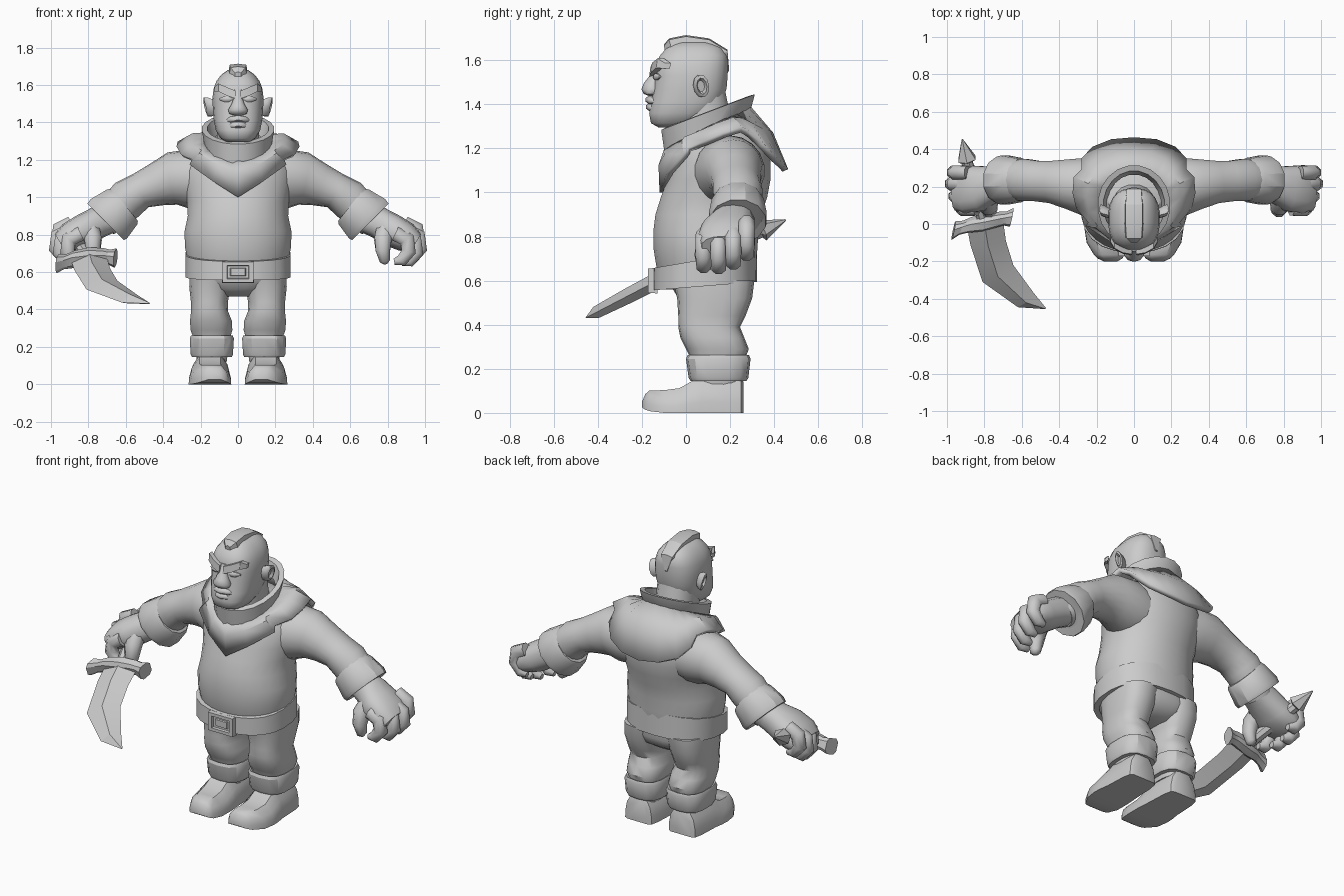
import bpy, bmesh, math
from mathutils import Vector as V

grey = bpy.data.materials.new("plain_grey")
grey.diffuse_color = (0.6, 0.6, 0.6, 1)


def finish(name, bm, angle=40, both=False):
    bmesh.ops.remove_doubles(bm, verts=bm.verts, dist=1e-5)
    if both:  # add the mirrored copy on the other side
        g = bmesh.ops.duplicate(bm, geom=bm.verts[:] + bm.edges[:] + bm.faces[:])["geom"]
        for v in [e for e in g if isinstance(e, bmesh.types.BMVert)]:
            v.co.x *= -1
    bmesh.ops.recalc_face_normals(bm, faces=bm.faces)
    me = bpy.data.meshes.new(name)
    bm.to_mesh(me)
    bm.free()
    me.materials.append(grey)
    ob = bpy.data.objects.new(name, me)
    bpy.context.collection.objects.link(ob)
    bpy.ops.object.select_all(action='DESELECT')
    ob.select_set(True)
    bpy.context.view_layer.objects.active = ob
    if angle:
        bpy.ops.object.shade_smooth_by_angle(angle=math.radians(angle))
    return ob


def skin(bm, rings, caps=True, loop=False):
    vs = [[bm.verts.new(p) for p in r] for r in rings]
    n = len(vs[0])
    pairs = list(zip(vs, vs[1:])) + ([(vs[-1], vs[0])] if loop else [])
    for a, b in pairs:
        for i in range(n):
            bm.faces.new((a[i], a[(i + 1) % n], b[(i + 1) % n], b[i]))
    if caps and not loop:
        bm.faces.new(vs[0][::-1])
        bm.faces.new(vs[-1])


def loft(name, rings, angle=40, both=False, caps=True, loop=False):
    bm = bmesh.new()
    skin(bm, rings, caps, loop)
    return finish(name, bm, angle, both)


def ring(c, u, v, n=20, e=2.0):
    """Superellipse around c spanned by u and v."""
    out = []
    for i in range(n):
        t = 2 * math.pi * (i + 0.5) / n
        a, b = math.cos(t), math.sin(t)
        out.append(V(c) + V(u) * math.copysign(abs(a) ** (2 / e), a)
                   + V(v) * math.copysign(abs(b) ** (2 / e), b))
    return out


def level(z, cx, rx, y0, y1, n=20, e=2.3, slope=0.0):
    """Level ring between y0 and y1, optionally tilted along y."""
    h = (y1 - y0) / 2
    return ring((cx, (y0 + y1) / 2, z), (rx, 0, 0), (0, h, h * slope), n, e)


def tube(path, n=12, e=2.0):
    """Rings across a path of (x, y, z, side radius, up radius)."""
    out = []
    for i, p in enumerate(path):
        d = V(path[min(i + 1, len(path) - 1)][:3]) - V(path[max(i - 1, 0)][:3])
        side = V((0, 1, 0)) if abs(d.normalized().y) < 0.8 else V((1, 0, 0))
        up = d.cross(side).normalized()
        side = up.cross(d).normalized()
        out.append(ring(p[:3], side * p[3], up * p[4], n, e))
    return out


# torso
loft("torso", [level(z, 0, rx, a, b, 28, 2.1) for z, rx, a, b in [
    (.56, .25, -.10, .29), (.66, .272, -.135, .315), (.74, .286, -.148, .325), (.82, .287, -.15, .33),
    (.90, .27, -.14, .345), (.98, .275, -.115, .37), (1.06, .295, -.085, .385), (1.14, .30, -.06, .385),
    (1.21, .265, -.035, .365), (1.27, .19, 0, .33), (1.31, .14, .02, .27)]])

# arms
loft("arms", tube([(.14, .18, 1.08, .16, .14), (.25, .20, 1.10, .16, .16), (.35, .215, 1.10, .135, .142),
                   (.44, .225, 1.065, .115, .115), (.52, .23, 1.035, .11, .098), (.585, .235, .995, .115, .108),
                   (.655, .235, .925, .10, .105), (.72, .225, .86, .08, .08)], 18), both=True)

# sleeve cuffs, flared toward the hand
loft("wrist_cuffs", tube([(.605, .235, .96, .115, .115), (.62, .235, .948, .122, .128),
                          (.69, .235, .885, .135, .148), (.708, .235, .868, .13, .143),
                          (.70, .235, .875, .10, .11)], 12), 30, both=True)

# hands: palm, four drooping fingers and a thumb
bm = bmesh.new()
skin(bm, tube([(.68, .225, .89, .08, .08), (.75, .215, .865, .095, .085), (.83, .19, .82, .125, .088),
               (.90, .185, .785, .132, .08), (.95, .185, .755, .115, .055)], 14, 2.4))
for y, dx, dz in [(.08, -.05, -.015), (.148, -.01, -.02), (.215, .01, 0), (.275, 0, .04)]:
    skin(bm, tube([(.89 + dx, y, .82 + dz, .038, .042), (.953 + dx, y, .79 + dz, .041, .046),
                   (.963 + dx, y, .725 + dz, .039, .042), (.925 + dx, y, .677 + dz, .035, .035),
                   (.885 + dx, y, .67 + dz, .018, .018)], 8))
skin(bm, tube([(.79, .15, .83, .055, .055), (.775, .09, .775, .05, .05), (.775, .075, .715, .04, .042),
               (.785, .08, .66, .032, .03), (.79, .085, .645, .012, .012)], 8))
finish("hands", bm, 50, both=True)

# trousers
loft("hips", [level(z, 0, rx, a, b, 24, 2.6) for z, rx, a, b in [
    (.63, .255, -.08, .30), (.56, .25, -.06, .30), (.51, .20, -.03, .28), (.47, .10, .02, .22)]])
loft("legs", [level(z, cx, rx, a, b, 18, 2.6) for z, cx, rx, a, b in [
    (.60, .14, .12, -.06, .31), (.52, .15, .112, -.04, .30), (.44, .153, .10, -.035, .27),
    (.39, .152, .10, -.035, .245), (.34, .145, .113, -.025, .265), (.29, .142, .113, 0, .285),
    (.25, .14, .10, .02, .27), (.12, .14, .08, .04, .25)]], both=True)
loft("ankle_cuffs", [level(z, cx, rx, a, b, 14, 2.9) for z, cx, rx, a, b in [
    (.25, .14, .09, .03, .26), (.262, .14, .113, .007, .286), (.245, .14, .12, 0, .293),
    (.16, .14, .115, .012, .283), (.145, .14, .108, .02, .275), (.145, .14, .08, .05, .25)]],
     30, both=True)

# boots: flat-soled sections from toe to heel, narrowing upward
section = [(-1, 0), (-.98, .3), (-.86, .65), (-.5, 1), (.5, 1), (.86, .65), (.98, .3), (1, 0)]
loft("boots", [[V((cx + rx * a, y, z0 + (z1 - z0) * b)) for a, b in section]
               for y, cx, rx, z0, z1 in [(-.2, .125, .035, .025, .05), (-.185, .128, .065, .015, .085),
                                         (-.165, .132, .082, .008, .102), (-.10, .145, .108, 0, .103),
                                         (-.03, .15, .114, 0, .112), (.02, .15, .112, 0, .14),
                                         (.07, .148, .106, 0, .165), (.20, .148, .10, 0, .165),
                                         (.25, .148, .09, 0, .155), (.262, .148, .07, 0, .14)]], 40, both=True)

# belt with raised edges and a framed buckle
loft("belt", [level(z, 0, rx, .085 - ry, .085 + ry, 22, 2.4, s) for z, rx, ry, s in [
    (.697, .255, .215, .17), (.697, .284, .236, .17), (.575, .284, .238, .08), (.575, .25, .21, .08)]],
     25, loop=True)


def rect(y, w, h, z=.60):
    return [V((sx * w, y, z + sz * h)) for sx, sz in ((-1, -1), (1, -1), (1, 1), (-1, 1))]


loft("buckle", [rect(-.13, .085, .058), rect(-.172, .082, .055), rect(-.172, .058, .036),
                rect(-.158, .055, .033), rect(-.158, .042, .022), rect(-.166, .038, .019)], 0)

# mantle: half outline from the front point round to the back, mirrored
half = [(0, -.105, 1.0), (.13, -.075, 1.085), (.25, .0, 1.17), (.235, .015, 1.195), (.30, .09, 1.225),
        (.32, .17, 1.26), (.315, .25, 1.285), (.275, .285, 1.265), (.275, .34, 1.215), (.22, .40, 1.15),
        (.12, .44, 1.115), (0, .45, 1.10)]
outer = [V(p) for p in half] + [V((-x, y, z)) for x, y, z in half[-2:0:-1]]
inner, middle = [], []
for p in outer:
    t = math.atan2(p.x / .32, -(p.y - .14) / .27)
    q = V((.165 * math.sin(t), .1 - .185 * math.cos(t), 0))
    q.z = 1.285 + .5 * (q.y - .1)
    inner.append(q)
    middle.append((p + q) / 2 + V((.006 * math.sin(t), -.015 * math.cos(t), .025)))
mantle = loft("mantle", [inner, middle, outer], 35, caps=False)
mod = mantle.modifiers.new("thickness", 'SOLIDIFY')
mod.thickness = .03
mod.offset = 0

# standing collar, tilted up to the back and taller in front
loft("collar", [level(z, 0, rx, .1 - ry, .1 + ry, 20, 2, s) for z, rx, ry, s in [
    (1.27, .165, .185, .53), (1.285, .18, .20, .53), (1.365, .195, .215, .38), (1.368, .165, .185, .38),
    (1.28, .145, .165, .5)]], 30, loop=True)

# head and neck
loft("neck", [level(z, 0, .115, a, b, 16) for z, a, b in [(1.22, -.03, .23), (1.46, -.06, .18)]])
loft("head", [level(z, 0, rx, a, b, 24, 2.6) for z, rx, a, b in [
    (1.295, .06, -.125, -.01), (1.315, .095, -.16, .06), (1.36, .12, -.168, .13), (1.41, .13, -.158, .165),
    (1.47, .135, -.148, .185), (1.53, .138, -.14, .19), (1.58, .131, -.138, .192), (1.62, .117, -.12, .188),
    (1.655, .09, -.09, .165), (1.68, .055, -.05, .12), (1.685, .02, -.01, .07)]], 50)

# nose
loft("nose", [level(z, 0, rx, y, -.11, 10, 2) for z, rx, y in [
    (1.575, .024, -.145), (1.53, .024, -.165), (1.495, .038, -.192), (1.468, .055, -.202),
    (1.447, .05, -.192), (1.437, .022, -.165)]], 50)
# lips
bm = bmesh.new()
for z, w, y in [(1.42, .07, -.16), (1.388, .062, -.157)]:
    skin(bm, [ring((w * k, y + .028 * k * k, z - .012 * k * k), (0, .026 * s, 0), (0, 0, .02 * s), 8)
              for k, s in [(-1, .25), (-.6, .8), (0, 1), (.6, .8), (1, .25)]])
finish("lips", bm, 50)
# brows and eyes
loft("brows", [ring(c, (0, .02, 0), (0, .004, h), 4, 2) for c, h in [
    ((.012, -.15, 1.548), .03), ((.06, -.142, 1.566), .032), ((.105, -.118, 1.587), .03),
    ((.125, -.085, 1.575), .018)]], 20, both=True)
loft("eyes", [ring((x, y, 1.525), (0, .014 * s, 0), (0, 0, .016 * s), 8) for x, y, s in [
    (.028, -.136, .3), (.05, -.136, 1), (.075, -.13, 1), (.1, -.118, .3)]], both=True)
# ears: dished discs
loft("ears", [ring((x, y, 1.483), (.008 * s, .03 * s, .012 * s), (.01 * s, -.012 * s, .05 * s), 10)
              for x, y, s in [(.12, .055, .75), (.15, .065, 1), (.172, .073, 1.0), (.176, .072, .72),
                              (.162, .068, .5)]], 40, both=True)

# crest of hair over the crown
loft("hair_crest", [[V((-w, y, z)), V((w, y, z)), V((w * .85, y + dy, z + dz)), V((0, y + dy, z + dz + .006)),
                     V((-w * .85, y + dy, z + dz))]
                    for w, y, z, dy, dz in [(.018, -.095, 1.635, -.005, .03), (.048, -.065, 1.65, -.012, .043),
                                            (.053, 0, 1.66, 0, .048), (.053, .09, 1.65, .015, .043),
                                            (.045, .155, 1.62, .033, .022), (.008, .18, 1.55, .016, 0)]], 20)

# sword: blade cross-sections from guard to tip (left edge, right edge, ridge thickness)
rings = []
for l, r, t in [((-.895, .0), (-.70, .02), .04), ((-.875, -.11), (-.685, -.09), .038),
                ((-.81, -.31), (-.645, -.22), .035), ((-.62, -.445), (-.535, -.37), .028),
                ((-.475, -.455), (-.47, -.45), .003)]:
    a, b = [V((x, y, .668 + .52 * y)) for x, y in (l, r)]
    m, up = (a + b) / 2, V((0, -.46, .89)) * t
    rings.append([a, m - up, b, m + up])
loft("sword_blade", rings, 15)
loft("sword_guard", [ring(c, (.01, s, .4 * s), (0, -.4 * h, h), 8, 3) for c, s, h in [
    ((-.965, -.035, .645), .042, .045), ((-.925, -.02, .655), .032, .035), ((-.88, -.005, .668), .035, .042),
    ((-.80, .01, .675), .04, .052), ((-.72, .025, .682), .035, .04), ((-.69, .03, .68), .032, .035),
    ((-.655, .035, .675), .042, .045)]], 25)
loft("sword_handle", tube([(-.80, .0, .67, .032, .032), (-.85, .17, .75, .035, .035),
                           (-.895, .34, .825, .032, .032)], 8), 30)
loft("sword_pommel", tube([(-.89, .33, .82, .02, .02), (-.893, .345, .828, .055, .05),
                           (-.918, .452, .875, .004, .004)], 6), 0)
